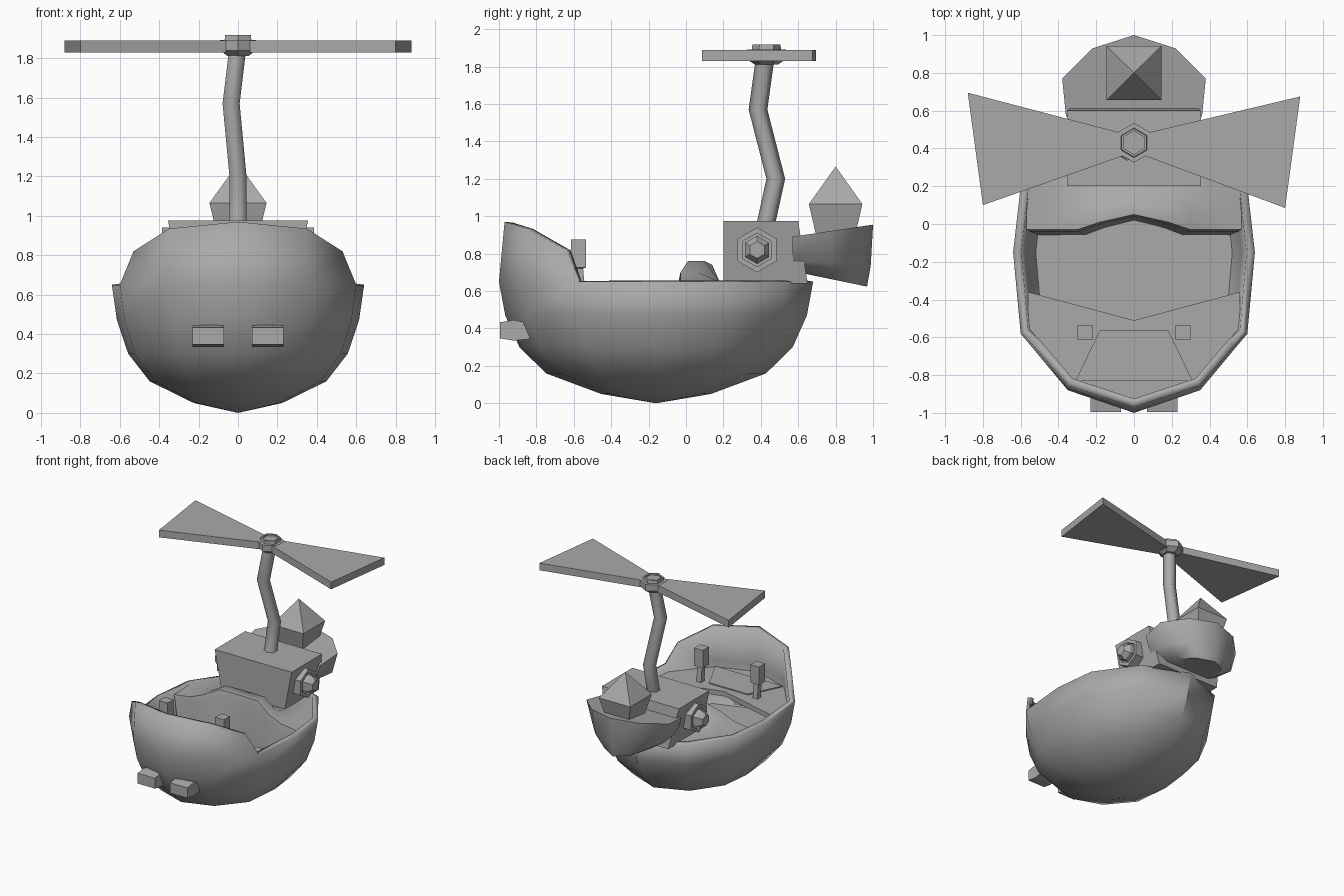
import bpy, bmesh, math
from mathutils import Vector

cube = bpy.data.objects.get("Cube")
if cube:
    bpy.data.objects.remove(cube, do_unlink=True)

grey = bpy.data.materials.new("plain grey")
grey.use_nodes = True
grey.diffuse_color = (0.4, 0.4, 0.4, 1)
grey.node_tree.nodes["Principled BSDF"].inputs["Base Color"].default_value = (0.4, 0.4, 0.4, 1)


def finish(name, bm, smooth=None):
    bmesh.ops.remove_doubles(bm, verts=bm.verts, dist=0.0005)
    bmesh.ops.recalc_face_normals(bm, faces=bm.faces)
    mesh = bpy.data.meshes.new(name)
    bm.to_mesh(mesh)
    bm.free()
    mesh.materials.append(grey)
    obj = bpy.data.objects.new(name, mesh)
    bpy.context.collection.objects.link(obj)
    if smooth:
        bpy.ops.object.select_all(action='DESELECT')
        bpy.context.view_layer.objects.active = obj
        obj.select_set(True)
        bpy.ops.object.shade_smooth_by_angle(angle=math.radians(smooth))
    return obj


def loft(name, rings, smooth=None, caps=True, closed=True):
    """Skin a list of rings that share one point count."""
    bm = bmesh.new()
    rows = [[bm.verts.new(p) for p in ring] for ring in rings]
    n = len(rows[0])
    for a, b in zip(rows, rows[1:]):
        for i in range(n if closed else n - 1):
            j = (i + 1) % n
            bm.faces.new((a[i], a[j], b[j], b[i]))
    if caps:
        bm.faces.new(rows[0])
        bm.faces.new(rows[-1])
    return finish(name, bm, smooth)


def mirrored(half):
    """Complete a half outline that runs along +x between the centre line ends."""
    return half + [(-x, *rest) for x, *rest in reversed(half) if x > 0]


def rect(cx, cy, z, hx, hy):
    return [(cx + sx * hx, cy + sy * hy, z) for sx, sy in ((-1, -1), (1, -1), (1, 1), (-1, 1))]


def hexagon(r, centre, axis, turn=0):
    pts = []
    for k in range(6):
        a = math.radians(60 * k + turn)
        u, v = r * math.cos(a), r * math.sin(a)
        off = (0, u, v) if axis == 'X' else (u, v, 0)
        pts.append(Vector(centre) + Vector(off))
    return pts


def plate(name, outline, z0, z1):
    return loft(name, [[(x, y, z) for x, y in outline] for z in (z0, z1)])


# Hull bowl: one outline scaled about its lowest point, plus the raised bow shield
outline = mirrored([(0, -1), (.35, -.88), (.6, -.58), (.64, -.15), (.6, .2), (.37, .53), (0, .68)])
mid = -.16
levels = [(.05, .35), (.16, .7), (.3, .87), (.47, .96), (.65, 1)]
bm = bmesh.new()
keel = bm.verts.new((0, mid, 0))
rows = [[bm.verts.new((x * s, mid + (y - mid) * s, z)) for x, y in outline] for z, s in levels]
for i in range(len(outline)):
    j = (i + 1) % len(outline)
    bm.faces.new((keel, rows[0][j], rows[0][i]))
    for a, b in zip(rows, rows[1:]):
        bm.faces.new((a[i], a[j], b[j], b[i]))
rim = rows[-1]
peak = bm.verts.new((0, -.97, .97))
for side, one, two in ((1, 1, 2), (-1, -1, -2)):
    crest = bm.verts.new((side * .35, -.855, .935))
    flank = bm.verts.new((side * .53, -.645, .82))
    bm.faces.new((rim[0], rim[one], crest, peak))
    bm.faces.new((rim[one], flank, crest))
    bm.faces.new((rim[one], rim[two], flank))
hull = finish("hull", bm, 40)
shell = hull.modifiers.new("wall", 'SOLIDIFY')
shell.thickness = .045
shell.offset = -1

# Cockpit floor, dashboard and console panel
plate("cockpit_floor", [(x * .86, mid + (y - mid) * .86) for x, y in outline], .3, .33)
plate("dashboard", mirrored([(0, -.51), (.56, -.36), (.56, -.57), (.32, -.83), (0, -.95)]), .56, .6)
plate("console_panel", [(-.18, -.56), (.18, -.56), (.31, -.83), (-.31, -.83)], .6, .609)

# Seat back and rear deck with a double hump headrest
stations = [(.57, -.03, .63), (.42, -.03, .65), (.3, -.03, .7), (.18, .01, .76), (0, .05, .74)]
stations = stations + [(-x, y, z) for x, y, z in reversed(stations[:-1])]
rear = [(.57, .2), (.5, .3), (.35, .5), (.18, .57), (0, .64)]
rear = rear + [(-x, y) for x, y in reversed(rear[:-1])]
loft("rear_deck", [
    [(x * .88, y - .03, .32) for x, y, z in stations],
    [(x * .97, y - .01, z - .05) for x, y, z in stations],
    stations,
    [(x, y + .09, z) for x, y, z in stations],
    [(x, .18, .65) for x, y, z in stations],
    [(x, y, .65) for x, y in rear],
], 60, caps=False, closed=False)

# Control levers
for side, label in ((1, "left"), (-1, "right")):
    x = side * .26
    loft(label + "_lever", [
        rect(x, -.56, .59, .022, .022), rect(x, -.572, .72, .022, .022),
        rect(x, -.575, .725, .04, .04), rect(x, -.575, .875, .04, .04)])

# Engine box with a hexagonal bolt on each side
loft("engine_box", [
    [(-.29, .2, .64), (.29, .2, .64), (.29, .65, .64), (-.29, .65, .64)],
    rect(0, .4, .975, .355, .2)])
for side, label in ((1, "left"), (-1, "right")):
    def ring(r, x):
        return hexagon(r, (side * x, .38, .82), 'X', 30)
    loft(label + "_bolt", [ring(.12, .27), ring(.12, .385), ring(.09, .385), ring(.09, .365),
                           ring(.075, .365), ring(.075, .41), ring(.045, .45)])

# Tail pod: narrow below, wide and gently rising on top
tail = [(.36, .57), (.38, .77), (.22, .93), (0, 1.0)]


def tail_ring(width, base, slope, pull):
    half = [(x * width, .6 + (y - .6) * pull, base + slope * (y - .6)) for x, y in tail]
    return half + [(-x, y, z) for x, y, z in reversed(half[:-1])]


loft("tail_pod", [tail_ring(.55, .70, -.19, .92), tail_ring(.88, .76, -.05, .97),
                  tail_ring(1, .895, .15, 1)], 50)

# Faceted spike standing on the tail
loft("tail_spike", [rect(0, .8, .9, .105, .105), rect(0, .8, 1.065, .145, .143),
                    rect(0, .8, 1.265, .001, .001)])

# Bent mast
path = [(0, .425, .95), (0, .48, 1.2), (-.035, .385, 1.57), (0, .425, 1.86)]
loft("mast", [hexagon(.05, p, 'Z', 30) for p in path], 65)

# Rotor: two flared blades, collar and hub nut
plate("left_blade", [(.06, .36), (.8, .085), (.88, .675), (.06, .48)], 1.83, 1.89)
plate("right_blade", [(-.06, .36), (-.8, .1), (-.88, .695), (-.06, .48)], 1.83, 1.89)
hub = (0, .43)
loft("rotor_collar", [hexagon(r, (*hub, z), 'Z', 30) for r, z in ((.06, 1.81), (.105, 1.84), (.105, 1.892))])
loft("hub_nut", [hexagon(r, (*hub, z), 'Z', 30)
                 for r, z in ((.08, 1.88), (.075, 1.918), (.062, 1.918), (.062, 1.905))])

# Bow lamps
for side, label in ((1, "left"), (-1, "right")):
    x = side * .15
    loft(label + "_lamp", [
        [(x + a * .08, y, z + b * h) for a, b in ((-1, -1), (1, -1), (1, 1), (-1, 1))]
        for y, z, h in ((-.995, .39, .043), (-.92, .39, .055), (-.82, .385, .04))])
